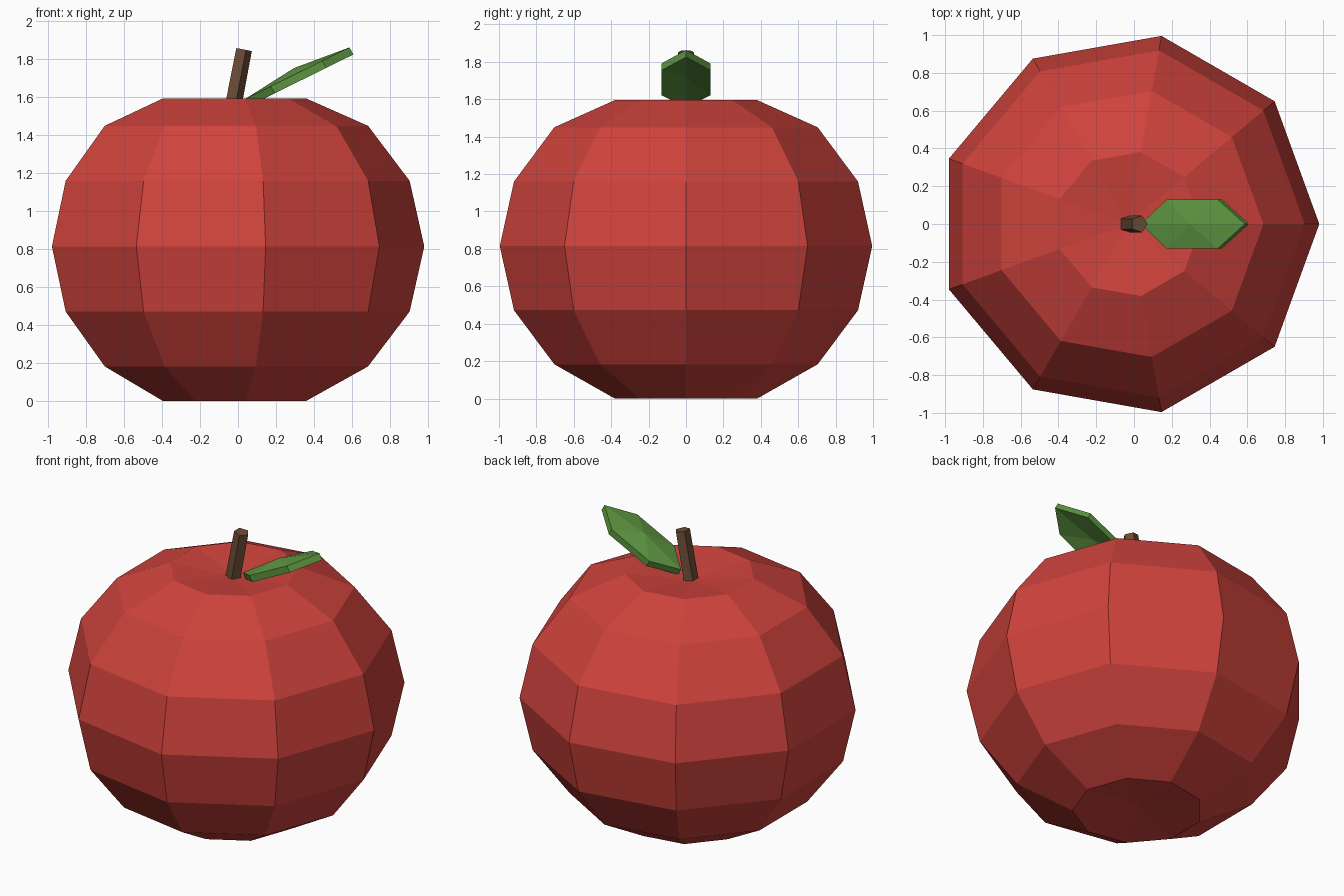
import bpy, bmesh
from math import cos, sin, pi
from mathutils import Vector

if "Cube" in bpy.data.objects:
    bpy.data.objects.remove(bpy.data.objects["Cube"])


def finish(name, bm, color):
    bmesh.ops.recalc_face_normals(bm, faces=bm.faces)
    mesh = bpy.data.meshes.new(name)
    bm.to_mesh(mesh)
    bm.free()
    mat = bpy.data.materials.new(name + "_colour")
    mat.diffuse_color = (*color, 1)
    mat.use_nodes = True
    mat.node_tree.nodes["Principled BSDF"].inputs["Base Color"].default_value = mat.diffuse_color
    mesh.materials.append(mat)
    obj = bpy.data.objects.new(name, mesh)
    bpy.context.collection.objects.link(obj)


def add_ring(bm, center, radius, sides):
    return [bm.verts.new((center[0] + radius * cos(2 * pi * i / sides),
                          center[1] + radius * sin(2 * pi * i / sides),
                          center[2])) for i in range(sides)]


def bridge(bm, a, b):
    n = len(a)
    for i in range(n):
        j = (i + 1) % n
        bm.faces.new((a[i], a[j], b[j], b[i]))


def fan(bm, ring, point):
    tip = bm.verts.new(point)
    for i in range(len(ring)):
        bm.faces.new((ring[i], ring[(i + 1) % len(ring)], tip))


# Fruit body: nine-sided rings with a dimple at the top and bottom
CX = -0.03
profile = [(0.387, 0.0), (0.715, 0.183), (0.934, 0.472), (1.011, 0.815),
           (0.934, 1.16), (0.715, 1.45), (0.387, 1.595)]
bm = bmesh.new()
rings = [add_ring(bm, (CX, 0, z), r, 9) for r, z in profile]
for a, b in zip(rings, rings[1:]):
    bridge(bm, a, b)
fan(bm, rings[0], (CX, 0, 0.04))
fan(bm, rings[-1], (CX, 0, 1.545))
finish("fruit_body", bm, (0.62, 0.055, 0.045))

# Stem: five-sided, leaning towards the leaf
bm = bmesh.new()
low = add_ring(bm, (0, 0, 0), 0.048, 5)
high = add_ring(bm, (0, 0, 0.31), 0.046, 5)
bridge(bm, low, high)
bm.faces.new(low)
bm.faces.new(high)
lean = 0.19
for v in bm.verts:
    x, y, z = v.co
    v.co = (-0.031 + x * cos(lean) + z * sin(lean), y,
            1.548 - x * sin(lean) + z * cos(lean))
finish("stem", bm, (0.147, 0.072, 0.036))

# Leaf: six-sided outline with a raised middle, given thickness downwards
bm = bmesh.new()
base, tip = Vector((0.035, 0, 1.59)), Vector((0.587, 0, 1.863))
drop = Vector((0.021, 0, -0.037))
outline = [(0, 0), (0.25, -0.13), (0.74, -0.13), (1, 0), (0.74, 0.13), (0.25, 0.13)]
middle = base.lerp(tip, 0.5) - drop * 0.75
layers = []
for shift in (Vector(), drop):
    ring = [bm.verts.new(base.lerp(tip, t) + Vector((0, y, 0)) + shift) for t, y in outline]
    fan(bm, ring, middle + shift)
    layers.append(ring)
bridge(bm, *layers)
finish("leaf", bm, (0.107, 0.296, 0.051))
